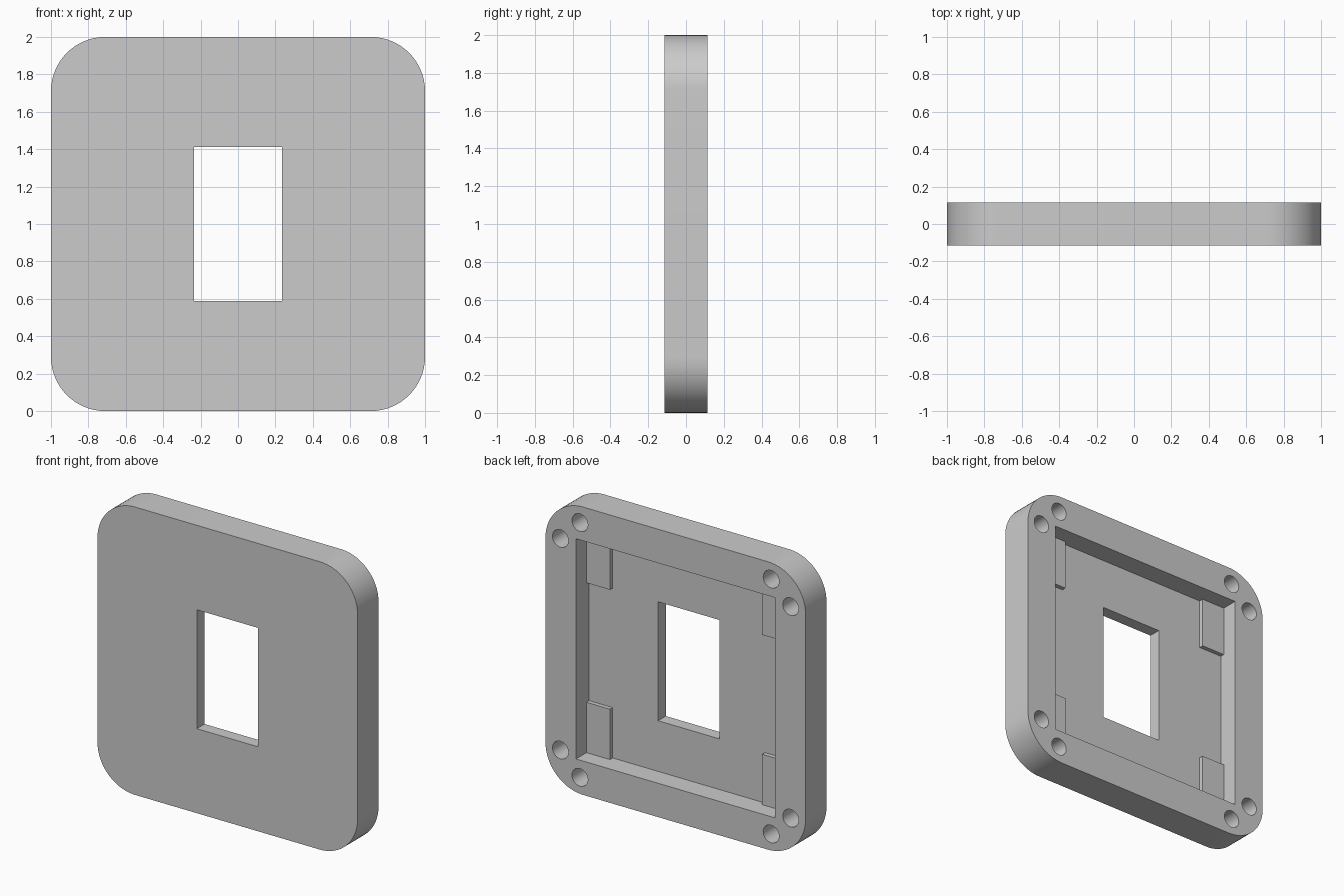
import bpy, bmesh
from math import pi, cos, sin, radians

cube = bpy.data.objects.get("Cube")
if cube:
    bpy.data.objects.remove(cube, do_unlink=True)

# Overall sizes
HALF, CORNER = 1.0, 0.29
FRONT, BACK = -0.115, 0.115
FLOOR = -0.03               # y of the recess floor
POCKET = 0.765              # half size of the recess
MID = 1.0                   # height of the centre

grey = bpy.data.materials.new("grey_plastic")
grey.use_nodes = True
grey.diffuse_color = (0.6, 0.6, 0.6, 1)
grey.node_tree.nodes["Principled BSDF"].inputs["Base Color"].default_value = (0.6, 0.6, 0.6, 1)


def rectangle(x0, x1, z0, z1):
    return [(x0, z0), (x1, z0), (x1, z1), (x0, z1)]


def circle(cx, cz, r, n=32):
    return [(cx + r * cos(2 * pi * i / n), cz + r * sin(2 * pi * i / n)) for i in range(n)]


def rounded_square(half, r, steps=16):
    points = []
    for k, (sx, sz) in enumerate([(1, 1), (-1, 1), (-1, -1), (1, -1)]):
        for i in range(steps + 1):
            a = pi / 2 * (k + i / steps)
            points.append((sx * (half - r) + r * cos(a), sz * (half - r) + r * sin(a)))
    return points


def prism(name, outlines, y0, y1):
    """Extrude outlines, drawn in x and z about the centre, from y0 to y1."""
    bm = bmesh.new()
    for outline in outlines:
        face = bm.faces.new([bm.verts.new((x, y0, z + MID)) for x, z in outline])
        grown = bmesh.ops.extrude_face_region(bm, geom=[face], use_keep_orig=True)
        moved = [g for g in grown["geom"] if isinstance(g, bmesh.types.BMVert)]
        bmesh.ops.translate(bm, vec=(0, y1 - y0, 0), verts=moved)
    bmesh.ops.recalc_face_normals(bm, faces=bm.faces)
    mesh = bpy.data.meshes.new(name)
    bm.to_mesh(mesh)
    bm.free()
    mesh.materials.append(grey)
    obj = bpy.data.objects.new(name, mesh)
    bpy.context.collection.objects.link(obj)
    return obj


def activate(obj):
    bpy.ops.object.select_all(action='DESELECT')
    obj.select_set(True)
    bpy.context.view_layer.objects.active = obj


def cut(target, cutter):
    cutter.hide_render = True
    mod = target.modifiers.new("cut", 'BOOLEAN')
    mod.operation = 'DIFFERENCE'
    mod.solver = 'EXACT'
    mod.object = cutter
    activate(target)
    bpy.ops.object.modifier_apply(modifier=mod.name)
    bpy.data.objects.remove(cutter, do_unlink=True)


# Rounded plate with a square recess in the back and a window through it
plate = prism("cover_plate", [rounded_square(HALF, CORNER)], FRONT, BACK)
cut(plate, prism("recess_cutter", [rectangle(-POCKET, POCKET, -POCKET, POCKET)], FLOOR, BACK + 0.1))
cut(plate, prism("window_cutter", [rectangle(-0.236, 0.236, -0.413, 0.413)], FRONT - 0.1, BACK + 0.1))

# Two blind holes at each corner of the rim
corners = [(sx, sz) for sx in (-1, 1) for sz in (-1, 1)]
holes = [circle(sx * a, sz * b, 0.061) for sx, sz in corners
         for a, b in ((0.885, 0.735), (0.735, 0.885))]
cut(plate, prism("hole_cutter", holes, BACK - 0.16, BACK + 0.1))

activate(plate)
bpy.ops.object.shade_smooth_by_angle(angle=radians(30))

# Raised pads in the recess corners, sunk slightly into floor and walls
for sx, sz in corners:
    name = ("upper" if sz > 0 else "lower") + ("_left" if sx > 0 else "_right") + "_pad"
    xs = sorted((sx * (POCKET - 0.18), sx * (POCKET + 0.01)))
    zs = sorted((sz * (POCKET - 0.35), sz * (POCKET + 0.01)))
    prism(name, [rectangle(*xs, *zs)], FLOOR - 0.01, FLOOR + 0.03)
